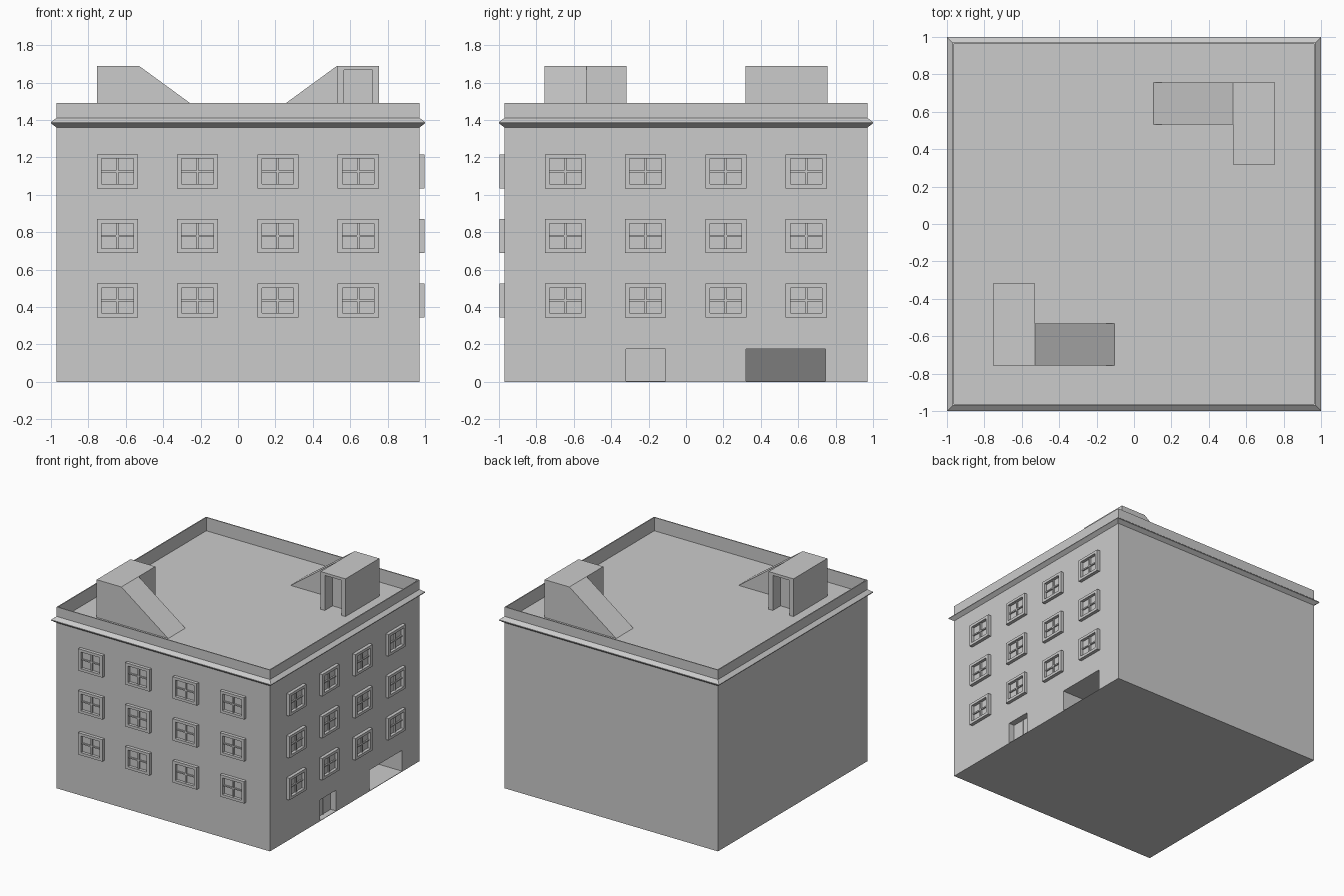
import bpy, bmesh, math
from mathutils import Matrix, Vector

if "Cube" in bpy.data.objects:
    bpy.data.objects.remove(bpy.data.objects["Cube"])


def material(name, v):
    m = bpy.data.materials.new(name)
    m.diffuse_color = (v, v, v, 1)
    m.use_nodes = True
    m.node_tree.nodes["Principled BSDF"].inputs["Base Color"].default_value = m.diffuse_color
    return m


GREY = material("light grey", 0.6)
DARK = material("dark grey", 0.2)


def add_object(name, bm, mat=GREY):
    bmesh.ops.recalc_face_normals(bm, faces=bm.faces)
    me = bpy.data.meshes.new(name)
    bm.to_mesh(me)
    bm.free()
    me.materials.append(mat)
    ob = bpy.data.objects.new(name, me)
    bpy.context.collection.objects.link(ob)
    return ob


def box(bm, lo, hi):
    lo, hi = Vector(lo), Vector(hi)
    size = hi - lo
    mat = Matrix.Translation((lo + hi) / 2) @ Matrix.Diagonal((*size, 1))
    return bmesh.ops.create_cube(bm, size=1, matrix=mat)["verts"]


def box_object(name, lo, hi, mat=GREY):
    bm = bmesh.new()
    box(bm, lo, hi)
    return add_object(name, bm, mat)


def cut(ob, name, lo, hi):
    c = box_object(name, lo, hi)
    c.hide_render = True
    c.hide_viewport = True
    mod = ob.modifiers.new(name, "BOOLEAN")
    mod.operation, mod.solver, mod.object = "DIFFERENCE", "EXACT", c


W, ROOF, TOP = 0.97, 1.38, 1.49

# building body with a thin parapet around a sunken roof
bm = bmesh.new()
box(bm, (-W, -W, 0), (W, W, TOP))
bm.normal_update()
top = max(bm.faces, key=lambda f: f.calc_center_median().z)
bmesh.ops.inset_region(bm, faces=[top], thickness=0.012)
new = bmesh.ops.extrude_face_region(bm, geom=[top])["geom"]
bmesh.ops.translate(bm, vec=(0, 0, ROOF - TOP),
                    verts=[g for g in new if isinstance(g, bmesh.types.BMVert)])
if top.is_valid:
    bmesh.ops.delete(bm, geom=[top], context="FACES_ONLY")
body = add_object("building_body", bm)

# entrance and garage openings in the right wall, with a thin raised floor
F = 0.004
cut(body, "entrance_cutter", (W - 0.05, -0.32, F), (W + 0.1, -0.11, 0.175))
cut(body, "garage_cutter", (W - 0.42, 0.32, F), (W + 0.1, 0.745, 0.175))
box_object("garage_back_wall", (W - 0.421, 0.32, F), (W - 0.414, 0.745, 0.175), DARK)
box_object("entrance_door_seam", (W - 0.052, -0.218, F), (W - 0.045, -0.212, 0.175))

# cornice: a square ring swept through a small pointed profile
bm = bmesh.new()
rings = []
for r, z in [(W - 0.005, 1.36), (W, 1.36), (1.0, 1.382), (1.0, 1.388), (W, 1.412), (W - 0.005, 1.412)]:
    rings.append([bm.verts.new((sx * r, sy * r, z))
                  for sx, sy in ((-1, -1), (1, -1), (1, 1), (-1, 1))])
for a, b in zip(rings, rings[1:] + rings[:1]):
    for i in range(4):
        j = (i + 1) % 4
        bm.faces.new((a[i], a[j], b[j], b[i]))
add_object("cornice", bm)


# windows: frame border, cross bars and a pane, drawn facing -y
def window(bm, cx, cz):
    w, h, iw, ih = 0.11, 0.09, 0.085, 0.068
    y0, y1 = -W - 0.027, -W + 0.005
    verts = []
    for s in (-1, 1):
        xs = sorted((s * iw, s * w))
        zs = sorted((s * ih, s * h))
        verts += box(bm, (cx + xs[0], y0, cz - h), (cx + xs[1], y1, cz + h))
        verts += box(bm, (cx - iw, y0, cz + zs[0]), (cx + iw, y1, cz + zs[1]))
    verts += box(bm, (cx - 0.006, y0 + 0.013, cz - ih), (cx + 0.006, y1, cz + ih))
    verts += box(bm, (cx - iw, y0 + 0.013, cz - 0.005), (cx + iw, y1, cz + 0.005))
    verts += box(bm, (cx - iw, -W - 0.003, cz - ih), (cx + iw, y1, cz + ih))
    return verts


for side, angle in (("front", 0), ("right", math.pi / 2)):
    bm = bmesh.new()
    for cx in (-0.645, -0.217, 0.213, 0.643):
        for cz in (0.435, 0.78, 1.125):
            window(bm, cx, cz)
    bmesh.ops.rotate(bm, verts=bm.verts, cent=(0, 0, 0),
                     matrix=Matrix.Rotation(angle, 3, "Z"))
    add_object(side + "_windows", bm)


# rooftop stair houses: doorway block and sloping stair cover, turned half round
for name, k in (("back", 1), ("front", -1)):
    def span(x0, x1, y0, y1, z0, z1):
        return ((min(k * x0, k * x1), min(k * y0, k * y1), z0),
                (max(k * x0, k * x1), max(k * y0, k * y1), z1))

    house = box_object(name + "_stair_house", *span(0.53, 0.755, 0.317, 0.757, ROOF - 0.01, 1.69))
    cut(house, name + "_doorway_cutter", *span(0.567, 0.718, 0.2, 0.417, ROOF, 1.668))
    bm = bmesh.new()
    sides = [[bm.verts.new((k * x, k * y, z))
              for x, z in ((0.105, ROOF), (0.53, ROOF), (0.53, 1.69))]
             for y in (0.533, 0.757)]
    bm.faces.new(sides[0])
    bm.faces.new(sides[1])
    for i in range(3):
        j = (i + 1) % 3
        bm.faces.new((sides[0][i], sides[0][j], sides[1][j], sides[1][i]))
    add_object(name + "_stair_slope", bm)
